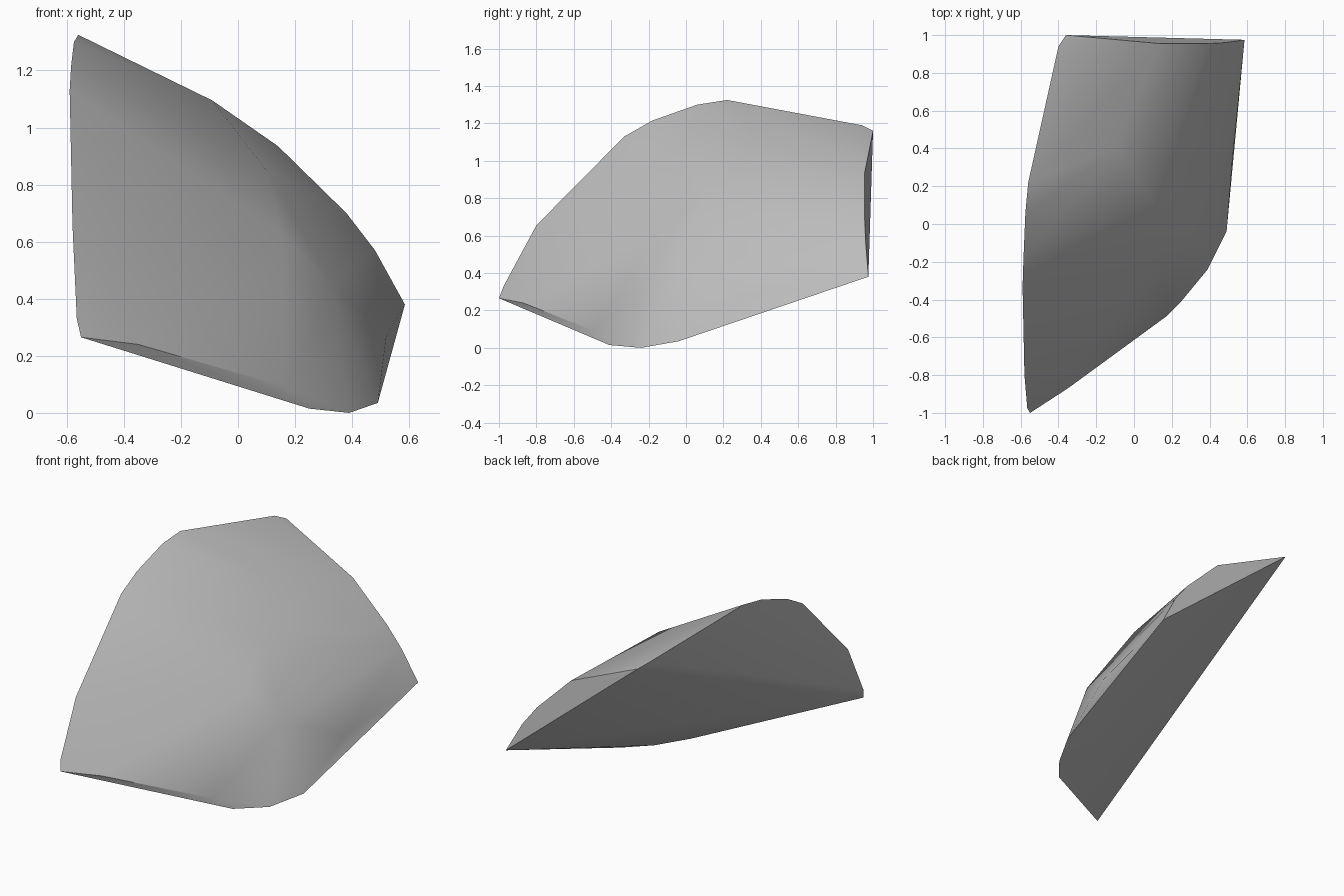
import bpy, bmesh, math

cube = bpy.data.objects.get("Cube")
if cube:
    bpy.data.objects.remove(cube, do_unlink=True)

# Stone colour
stone = bpy.data.materials.new("grey stone")
stone.use_nodes = True
grey = (0.5, 0.5, 0.5, 1)
stone.diffuse_color = grey
stone.node_tree.nodes["Principled BSDF"].inputs["Base Color"].default_value = grey

# Left rim, from the top down to the front corner
left_rim = [(-.56, .22, 1.325), (-.575, .06, 1.30), (-.585, -.18, 1.215),
            (-.59, -.33, 1.13), (-.58, -.8, .655), (-.565, -.975, .33), (-.55, -1, .265)]
# Lower rim, from the front corner to the rear tip
lower_rim = [(-.35, -.87, .24), (.17, -.49, .09), (.25, -.41, .015),
             (.39, -.24, 0), (.49, -.04, .035), (.585, .975, .38)]
# Rear rim, from the tip back up
rear_rim = [(.48, .96, .57), (.38, .955, .70), (.14, .955, .935),
            (-.36, 1, 1.16), (-.4, .94, 1.19)]
# Bulging outer face
bulge = [(-.09, .4, 1.095), (.1, .12, .85), (.15, -.14, .63), (.33, -.05, .45),
         (.52, .33, .27), (-.15, -.42, .62)]

bm = bmesh.new()
for point in left_rim + lower_rim + rear_rim + bulge:
    bm.verts.new(point)
hull = bmesh.ops.convex_hull(bm, input=bm.verts)
bmesh.ops.delete(bm, geom=[v for v in bm.verts if not v.link_faces], context='VERTS')
bmesh.ops.dissolve_limit(bm, angle_limit=math.radians(2), verts=bm.verts, edges=bm.edges)
bmesh.ops.recalc_face_normals(bm, faces=bm.faces)

mesh = bpy.data.meshes.new("rock_shard")
bm.to_mesh(mesh)
bm.free()
mesh.materials.append(stone)
rock = bpy.data.objects.new("rock_shard", mesh)
bpy.context.collection.objects.link(rock)

# Soft outer face, crisp broken edges
bpy.context.view_layer.objects.active = rock
rock.select_set(True)
bpy.ops.object.shade_smooth_by_angle(angle=math.radians(40))
